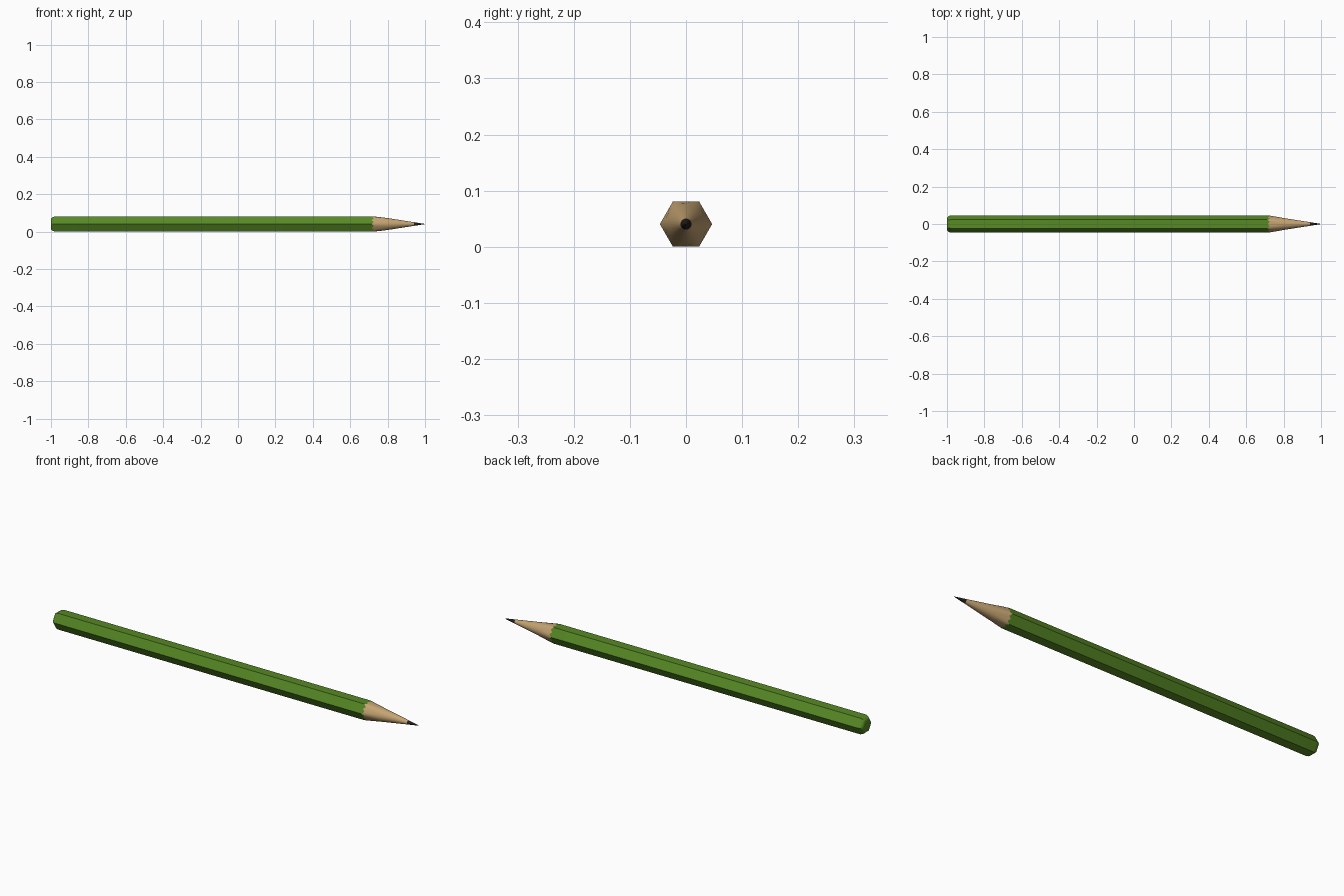
import bpy, bmesh, math

if "Cube" in bpy.data.objects:
    bpy.data.objects.remove(bpy.data.objects["Cube"])

R = 0.0466                      # hexagon corner radius
AP = R * math.cos(math.pi / 6)  # half height
N = 24                          # points round each ring


def material(name, rgb):
    m = bpy.data.materials.new(name)
    m.diffuse_color = (*rgb, 1)
    m.use_nodes = True
    m.node_tree.nodes["Principled BSDF"].inputs["Base Color"].default_value = m.diffuse_color
    return m


green = material("green paint", (0.095, 0.25, 0.018))
wood = material("bare wood", (0.56, 0.37, 0.17))
lead = material("graphite", (0.018, 0.014, 0.010))


def hex_radius(a):
    # hexagon with corners on +-y and flats on top and bottom
    t = (a + math.pi / 6) % (math.pi / 3) - math.pi / 6
    return math.cos(math.pi / 6) / math.cos(math.pi / 6 - abs(t))


def ring(x, r, n=N, roundness=0.0, zigzag=0.0):
    pts = []
    for i in range(n):
        a = 2 * math.pi * i / n
        k = hex_radius(a) * (1 - roundness) + 0.94 * roundness
        dx = zigzag if i % 2 else -zigzag
        pts.append((x + dx, r * k * math.cos(a), AP + r * k * math.sin(a)))
    return pts


def loft(name, rings, mat, smooth_angle, cap_start=False, cap_end=False):
    bm = bmesh.new()
    rows = [[bm.verts.new(p) for p in r] for r in rings]
    n = len(rows[0])
    for a, b in zip(rows, rows[1:]):
        for i in range(n):
            j = (i + 1) % n
            bm.faces.new((a[i], a[j], b[j], b[i]))
    if cap_start:
        bm.faces.new(rows[0][::-1])
    if cap_end:
        bm.faces.new(rows[-1])
    bmesh.ops.recalc_face_normals(bm, faces=bm.faces)
    me = bpy.data.meshes.new(name)
    bm.to_mesh(me)
    bm.free()
    me.materials.append(mat)
    ob = bpy.data.objects.new(name, me)
    bpy.context.collection.objects.link(ob)
    bpy.ops.object.select_all(action='DESELECT')
    ob.select_set(True)
    bpy.context.view_layer.objects.active = ob
    bpy.ops.object.shade_smooth_by_angle(angle=math.radians(smooth_angle))
    return ob


# painted hexagonal body with a rounded back end and a ragged sharpened edge
ZIG = 0.006
loft("pencil_body", [
    ring(-1.0, 0.030), ring(-0.997, 0.037), ring(-0.990, 0.043),
    ring(-0.978, R), ring(0.72, R, zigzag=ZIG),
], green, 30, cap_start=True)

# sharpened wood, blending from hexagon to round
loft("sharpened_wood", [
    ring(0.72, R, zigzag=ZIG),
    ring(0.76, 0.0405, roundness=0.6),
    ring(0.80, 0.0340, roundness=1.0),
    ring(0.94, 0.0105, roundness=1.0),
], wood, 40)

# graphite point
loft("lead_point", [
    ring(0.94, 0.0105, roundness=1.0), ring(1.0, 0.0006, roundness=1.0),
], lead, 40, cap_end=True)
